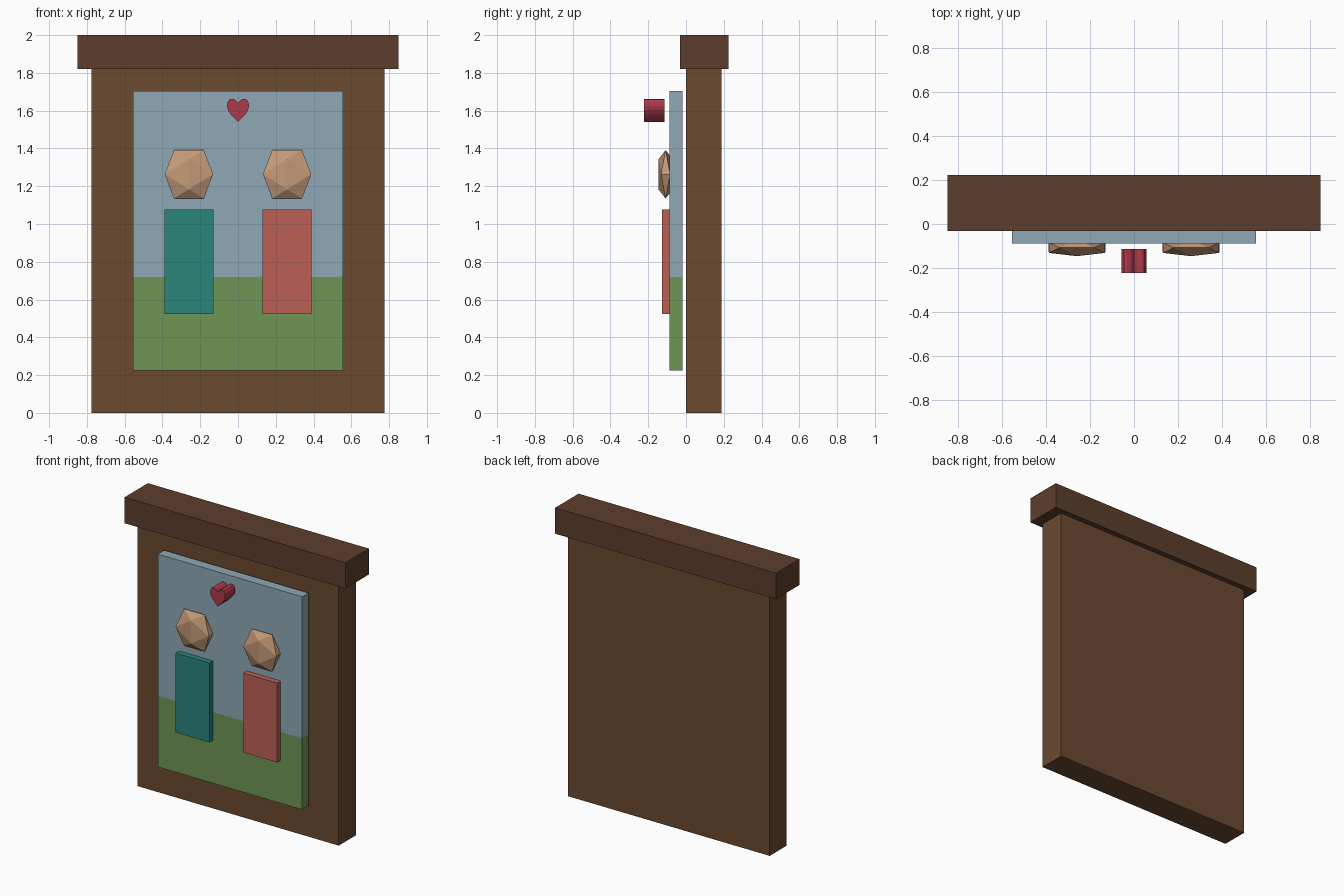
import bpy, bmesh
from math import sqrt

if "Cube" in bpy.data.objects:
    bpy.data.objects.remove(bpy.data.objects["Cube"])


def material(name, hex_rgb):
    rgb = [((hex_rgb >> s) & 255) / 255 for s in (16, 8, 0)]
    lin = [c / 12.92 if c <= 0.04045 else ((c + 0.055) / 1.055) ** 2.4 for c in rgb]
    m = bpy.data.materials.new(name)
    m.diffuse_color = (*lin, 1)
    m.use_nodes = True
    m.node_tree.nodes["Principled BSDF"].inputs["Base Color"].default_value = m.diffuse_color
    return m


def finish(name, bm, mat):
    bmesh.ops.recalc_face_normals(bm, faces=bm.faces)
    me = bpy.data.meshes.new(name)
    bm.to_mesh(me)
    bm.free()
    me.materials.append(mat)
    ob = bpy.data.objects.new(name, me)
    bpy.context.collection.objects.link(ob)
    return ob


def box(name, x, y, z, mat):
    bm = bmesh.new()
    bmesh.ops.create_cube(bm, size=1)
    for v in bm.verts:
        v.co = [(a + b) / 2 + c * (b - a) for (a, b), c in zip((x, y, z), v.co)]
    return finish(name, bm, mat)


def flat_head(name, x, mat):
    # icosahedron with its two-fold axis facing forward, squashed in depth
    phi = (1 + sqrt(5)) / 2
    bm = bmesh.new()
    for a in (-1, 1):
        for b in (-phi, phi):
            for p in ((a, 0, b), (0, b, a), (b, a, 0)):
                bm.verts.new(p)
    bmesh.ops.convex_hull(bm, input=bm.verts)
    k = 0.128 / phi
    for v in bm.verts:
        v.co = (x + v.co.x * k, -0.108 + v.co.y * k * 0.3, 1.263 + v.co.z * k)
    return finish(name, bm, mat)


def heart(name, y0, y1, mat):
    # right half of the outline, bottom tip to top notch
    half = [(0, 1.541), (0.022, 1.562), (0.041, 1.583), (0.053, 1.603),
            (0.058, 1.624), (0.055, 1.645), (0.046, 1.659), (0.032, 1.663),
            (0.014, 1.657), (0, 1.642)]
    outline = half + [(-x, z) for x, z in half[-2:0:-1]]
    bm = bmesh.new()
    face = bm.faces.new([bm.verts.new((x, y0, z)) for x, z in outline])
    ext = bmesh.ops.extrude_face_region(bm, geom=[face], use_keep_orig=True)
    moved = [g for g in ext["geom"] if isinstance(g, bmesh.types.BMVert)]
    bmesh.ops.translate(bm, verts=moved, vec=(0, y1 - y0, 0))
    return finish(name, bm, mat)


# Wooden board and top rail
box("backboard", (-0.775, 0.775), (0, 0.187), (0, 1.82), material("wood", 0x6B4A30))
box("top_rail", (-0.85, 0.85), (-0.033, 0.224), (1.82, 2), material("dark_wood", 0x5C3D2C))

# Painted panel: sky over grass
panel_y = (-0.088, -0.018)
box("sky_panel", (-0.555, 0.555), panel_y, (0.72, 1.705), material("sky", 0x8FA8B5))
box("grass_panel", (-0.555, 0.555), panel_y, (0.225, 0.72), material("grass", 0x6F9655))

# Two figures
skin = material("skin", 0xC49A78)
for side, x, colour in (("left", -0.26, 0x2A857A), ("right", 0.26, 0xBB6055)):
    box(side + "_body", (x - 0.13, x + 0.13), (-0.127, -0.055), (0.524, 1.076),
        material(side + "_cloth", colour))
    flat_head(side + "_head", x, skin)

# Heart above the figures
heart("heart", -0.223, -0.113, material("heart_red", 0xAE3A4A))
